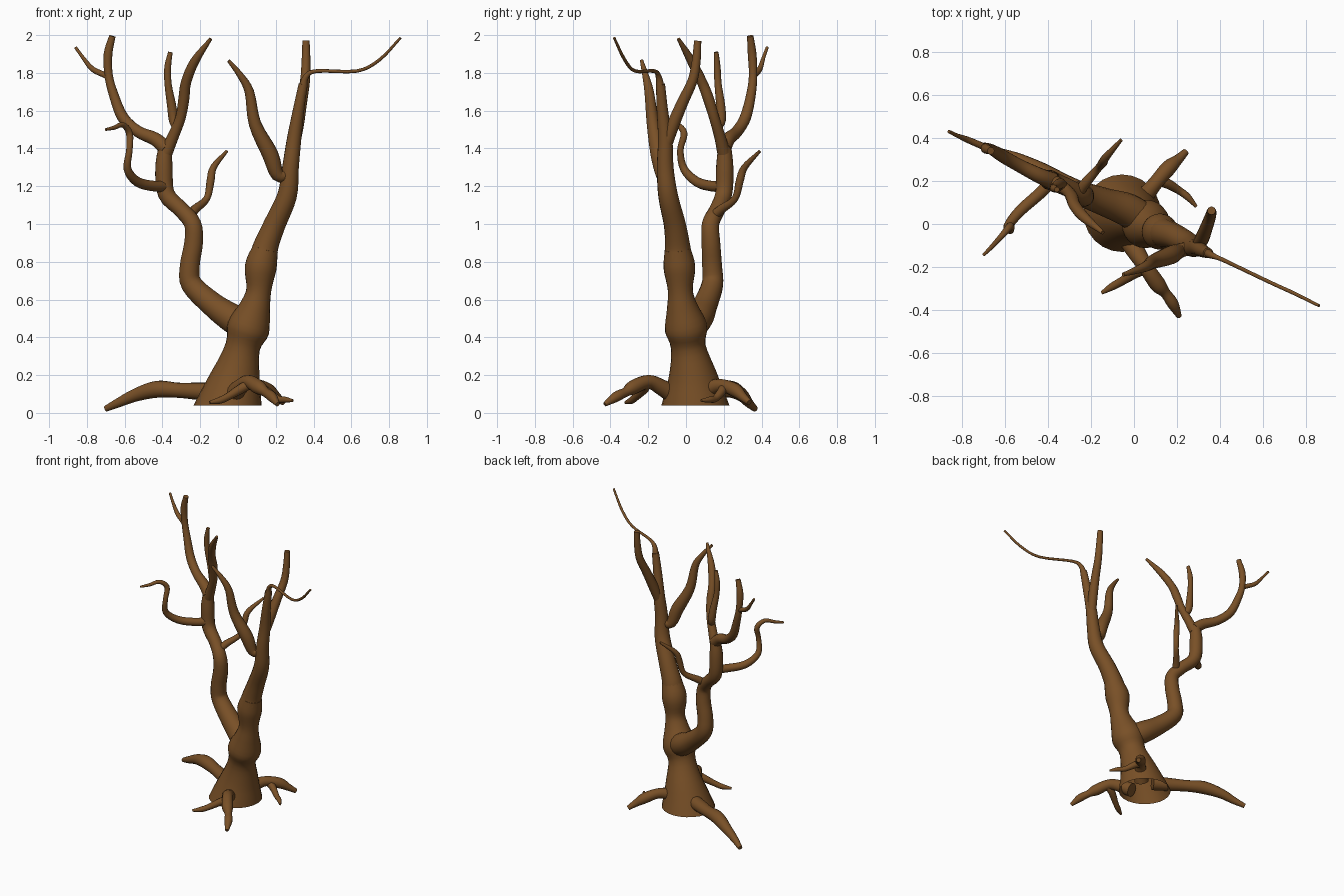
import bpy, bmesh, math
from mathutils import Vector

bark = bpy.data.materials.new("bark")
bark.diffuse_color = (0.19, 0.08, 0.02, 1)


def spline(pts, steps=4):
    """Catmull-Rom through (x, y, z, radius) points."""
    p = [Vector(q) for q in pts]
    p = [2 * p[0] - p[1]] + p + [2 * p[-1] - p[-2]]
    out = []
    for i in range(1, len(p) - 2):
        a, b, c, d = p[i - 1:i + 3]
        for s in range(steps):
            t = s / steps
            out.append(0.5 * (2 * b + (c - a) * t + (2 * a - 5 * b + 4 * c - d) * t * t
                              + (3 * b - a - 3 * c + d) * t ** 3))
    return out + [p[-2]]


def limb(name, pts, sides=16, open_base=False):
    """Tapered round tube swept along a smooth path."""
    path = spline(pts)
    bm = bmesh.new()
    rings, side, n = [], None, len(path)
    for i, q in enumerate(path):
        t = (path[min(i + 1, n - 1)].xyz - path[max(i - 1, 0)].xyz).normalized()
        if open_base and i < 4:                    # keep the trunk foot level
            t = Vector((0, 0, 1)).lerp(t, i / 4).normalized()
        if side is None:
            side = t.orthogonal()
        side = (side - t * side.dot(t)).normalized()
        other = t.cross(side)
        rings.append([bm.verts.new(q.xyz + q.w * (math.cos(a) * side + math.sin(a) * other))
                      for a in (2 * math.pi * k / sides for k in range(sides))])
    for r0, r1 in zip(rings, rings[1:]):
        for k in range(sides):
            j = (k + 1) % sides
            bm.faces.new((r0[k], r0[j], r1[j], r1[k]))
    bm.faces.new(rings[-1])
    if not open_base:
        bm.faces.new(rings[0][::-1])
    me = bpy.data.meshes.new(name)
    bm.to_mesh(me)
    bm.free()
    ob = bpy.data.objects.new(name, me)
    bpy.context.collection.objects.link(ob)
    me.materials.append(bark)
    bpy.ops.object.select_all(action='DESELECT')
    ob.select_set(True)
    bpy.context.view_layer.objects.active = ob
    bpy.ops.object.shade_smooth_by_angle(angle=math.radians(50))


# Trunk running up into the right limb, ending in a long thin twig
limb("trunk", [(-.055, .05, .04, .18), (-.01, .035, .2, .128), (.025, .012, .35, .092),
               (.055, 0, .45, .113), (.09, -.02, .56, .082), (.11, -.03, .65, .066),
               (.12, -.035, .77, .084), (.145, -.045, .87, .068)], 24, True)
limb("right_limb", [(.135, -.042, .83, .074), (.15, -.045, .89, .066), (.195, -.06, 1.0, .058),
                    (.26, -.095, 1.15, .052), (.278, -.11, 1.3, .044), (.297, -.11, 1.45, .038),
                    (.32, -.125, 1.6, .03), (.345, -.135, 1.74, .024)])
limb("right_twig", [(.342, -.134, 1.71, .024), (.36, -.145, 1.78, .016), (.42, -.17, 1.81, .01),
                    (.63, -.27, 1.81, .009), (.75, -.325, 1.87, .009), (.86, -.38, 1.985, .007)], 10)
limb("right_top_branch", [(.293, -.11, 1.4, .03), (.315, -.07, 1.52, .033), (.335, -.02, 1.64, .03),
                          (.355, .035, 1.76, .026), (.36, .055, 1.87, .023), (.36, .062, 1.97, .019)])
limb("right_front_branch", [(.27, -.11, 1.26, .03), (.21, -.125, 1.26, .035), (.17, -.145, 1.37, .043),
                            (.09, -.175, 1.53, .033), (.06, -.195, 1.7, .025),
                            (.01, -.215, 1.79, .017), (-.05, -.235, 1.865, .009)])

# Left limb and its branches
limb("left_limb", [(.04, .02, .46, .08), (-.03, .065, .5, .078), (-.13, .1, .57, .066),
                   (-.245, .14, .68, .057), (-.255, .138, .78, .053), (-.235, .132, .9, .05),
                   (-.24, .13, 1.0, .046), (-.3, .165, 1.075, .042), (-.38, .2, 1.16, .045),
                   (-.392, .205, 1.3, .046), (-.385, .205, 1.42, .034)])
limb("left_outer_branch", [(-.38, .2, 1.4, .04), (-.44, .225, 1.45, .036), (-.53, .27, 1.49, .031),
                           (-.61, .315, 1.565, .03), (-.66, .345, 1.69, .025), (-.685, .355, 1.79, .022),
                           (-.688, .35, 1.9, .023), (-.665, .34, 1.995, .017)])
limb("left_outer_twig", [(-.68, .35, 1.76, .015), (-.7, .36, 1.785, .016), (-.77, .39, 1.82, .015),
                         (-.82, .41, 1.88, .01), (-.86, .43, 1.935, .008)], 10)
limb("left_inner_branch", [(-.38, .2, 1.38, .035), (-.345, .18, 1.46, .03), (-.305, .15, 1.56, .027),
                           (-.287, .12, 1.66, .029), (-.275, .085, 1.75, .027),
                           (-.23, .03, 1.86, .024), (-.145, -.04, 1.98, .009)])
limb("left_upright_branch", [(-.325, .165, 1.51, .022), (-.34, .185, 1.55, .026), (-.352, .183, 1.63, .024),
                             (-.37, .17, 1.74, .019), (-.372, .165, 1.83, .018), (-.358, .16, 1.91, .012)])
limb("left_hook_branch", [(-.38, .2, 1.2, .03), (-.44, .14, 1.2, .028), (-.53, .06, 1.222, .026),
                          (-.585, -.01, 1.29, .021), (-.575, -.03, 1.39, .017), (-.575, -.01, 1.48, .018),
                          (-.61, -.05, 1.525, .014), (-.655, -.1, 1.51, .011), (-.7, -.145, 1.5, .007)])
limb("left_back_branch", [(-.26, .14, 1.04, .026), (-.225, .19, 1.08, .024), (-.165, .26, 1.135, .018),
                          (-.145, .285, 1.23, .021), (-.13, .31, 1.3, .018), (-.06, .39, 1.385, .008)])

# Roots with their side shoots
limb("left_root", [(-.1, .08, .11, .05), (-.22, .14, .115, .045), (-.32, .19, .12, .04),
                   (-.43, .24, .125, .045), (-.54, .295, .095, .035), (-.63, .33, .055, .025),
                   (-.7, .365, .022, .016)])
limb("front_root", [(-.03, -.06, .09, .05), (.01, -.13, .135, .043), (.055, -.2, .165, .036),
                    (.11, -.28, .135, .038), (.145, -.32, .11, .025), (.18, -.37, .085, .027),
                    (.21, -.43, .045, .012)])
limb("front_root_shoot", [(.07, -.21, .155, .024), (.02, -.22, .13, .026), (-.055, -.265, .085, .02),
                          (-.1, -.29, .065, .018), (-.15, -.32, .055, .008)], 12)
limb("back_root", [(0, .08, .09, .05), (.05, .13, .13, .042), (.1, .19, .145, .034),
                   (.16, .26, .12, .036), (.205, .3, .085, .024), (.24, .335, .055, .016)])
limb("back_root_shoot", [(.1, .2, .14, .024), (.15, .19, .115, .024), (.21, .155, .075, .018),
                         (.25, .125, .07, .016), (.29, .08, .065, .007)], 12)
